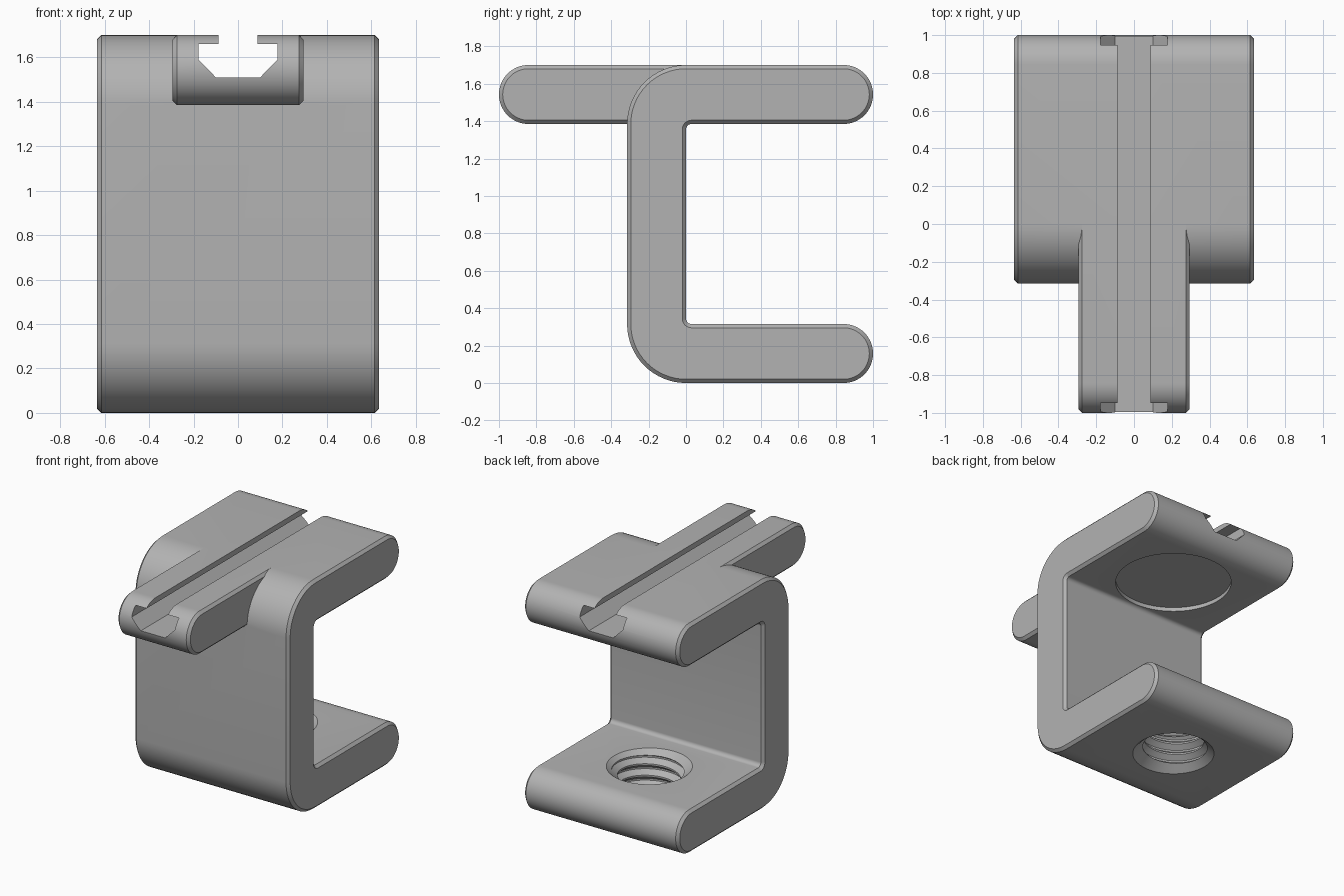
import bpy, bmesh, math
from mathutils import Matrix

if "Cube" in bpy.data.objects:
    bpy.data.objects.remove(bpy.data.objects["Cube"])

T = 0.315            # plate thickness
R = T / 2            # rounded tip radius
H = 1.70             # total height
C = 0.02             # chamfer on side faces
HOLE_Y = 0.43        # centre of the screw axis

grey = bpy.data.materials.new("plain grey")
grey.diffuse_color = (0.45, 0.45, 0.45, 1)
grey.use_nodes = True
grey.node_tree.nodes["Principled BSDF"].inputs["Base Color"].default_value = grey.diffuse_color


def finish(name, bm):
    bmesh.ops.recalc_face_normals(bm, faces=bm.faces[:])
    me = bpy.data.meshes.new(name)
    bm.to_mesh(me)
    bm.free()
    me.materials.append(grey)
    ob = bpy.data.objects.new(name, me)
    bpy.context.collection.objects.link(ob)
    return ob


def loft(name, sections):
    """Skin a list of equal-length point loops and cap both ends."""
    bm = bmesh.new()
    rings = [[bm.verts.new(p) for p in s] for s in sections]
    n = len(rings[0])
    for a, b in zip(rings, rings[1:]):
        for i in range(n):
            j = (i + 1) % n
            bm.faces.new((a[i], a[j], b[j], b[i]))
    bm.faces.new(rings[0])
    bm.faces.new(rings[-1])
    return finish(name, bm)


def arc(cy, cz, r, a0, a1, n=16):
    pts = []
    for i in range(n + 1):
        a = math.radians(a0 + (a1 - a0) * i / n)
        pts.append((cy + r * math.cos(a), cz + r * math.sin(a)))
    return pts


def chamfered_plate(name, profile, half):
    """Side profile spread along x, inset at both side faces."""
    steps = ((-half, C), (-half + C, 0), (half - C, 0), (half, C))
    return loft(name, [[(x, y, z) for y, z in profile(d)] for x, d in steps])


def clamp_profile(d):
    f = 0.03
    return (arc(0, T, T - d, 180, 270)
            + arc(1 - R, R, R - d, -90, 90, 32)
            + arc(f, T + f, f + d, 270, 180, 8)
            + arc(f, H - T - f, f + d, 180, 90, 8)
            + arc(1 - R, H - R, R - d, -90, 90, 32)
            + arc(0, H - T, T - d, 90, 180))


def rail_profile(d):
    return arc(-1 + R, H - R, R - d, 90, 270, 32) + [(0, H - T + d), (0, H - d)]


def cone(name, r1, r2, z1, z2):
    bm = bmesh.new()
    bmesh.ops.create_cone(bm, cap_ends=True, segments=72, radius1=r1, radius2=r2,
                          depth=z2 - z1,
                          matrix=Matrix.Translation((0, HOLE_Y, (z1 + z2) / 2)))
    return finish(name, bm)


def thread(name, major, minor, pitch, z0, turns, n=72):
    """Solid helical screw with a flat-topped thread, four rows per turn."""
    rows = ((0, major), (0.15, major), (0.5, minor), (0.65, minor))
    bm = bmesh.new()
    total = turns * 4
    v = {}
    for i in range(n):
        a = 2 * math.pi * i / n
        for k in range(total + 5):
            if k > total and i > 0:
                continue
            ph, r = rows[k % 4]
            z = z0 + (k // 4 + ph + i / n) * pitch
            v[i, k] = bm.verts.new((r * math.cos(a), HOLE_Y + r * math.sin(a), z))

    def at(i, k):
        return v[i, k] if i < n else v[0, k + 4]

    for i in range(n):
        for k in range(total):
            bm.faces.new((at(i, k), at(i + 1, k), at(i + 1, k + 1), at(i, k + 1)))
    # end caps follow the helix and close over its step
    for k, z in ((0, z0 - pitch), (total, z0 + (turns + 2) * pitch)):
        loop = [at(i, k) for i in range(n)] + [v[0, k + s] for s in (4, 3, 2, 1)]
        mid = bm.verts.new((0, HOLE_Y, z))
        for a, b in zip(loop, loop[1:] + loop[:1]):
            bm.faces.new((a, b, mid))
    return finish(name, bm)


def combine(target, other, operation):
    m = target.modifiers.new(operation.title(), 'BOOLEAN')
    m.operation = operation
    m.solver = 'EXACT'
    m.object = other
    bpy.context.view_layer.objects.active = target
    bpy.ops.object.modifier_apply(modifier=m.name)
    bpy.data.objects.remove(other)


# C-shaped clamp with the front rail joined on
clamp = chamfered_plate("clamp_body", clamp_profile, 0.635)
combine(clamp, chamfered_plate("front_rail", rail_profile, 0.295), 'UNION')

# T-slot along the whole top
half_slot = [(0.10, 1.51), (0.178, 1.59), (0.178, 1.66), (0.088, 1.66), (0.088, 1.8)]
slot = half_slot + [(-x, z) for x, z in reversed(half_slot)]
combine(clamp, loft("slot_cutter", [[(x, y, z) for x, z in slot] for y in (-1.1, 1.1)]),
        'DIFFERENCE')

# Shallow round seat under the upper arm
combine(clamp, cone("seat_cutter", 0.405, 0.405, H - T - 0.1, H - T + 0.03), 'DIFFERENCE')

# Threaded hole through the lower arm, countersunk on both faces
combine(clamp, thread("thread_cutter", 0.255, 0.215, 0.085, -0.15, 7), 'DIFFERENCE')
combine(clamp, cone("top_countersink", 0.20, 0.315, T - 0.072, T + 0.02), 'DIFFERENCE')
combine(clamp, cone("bottom_countersink", 0.31, 0.20, -0.02, 0.068), 'DIFFERENCE')

# Smooth curves, crisp edges
bpy.ops.object.select_all(action='DESELECT')
clamp.select_set(True)
bpy.context.view_layer.objects.active = clamp
bpy.ops.object.shade_smooth_by_angle(angle=math.radians(30))
